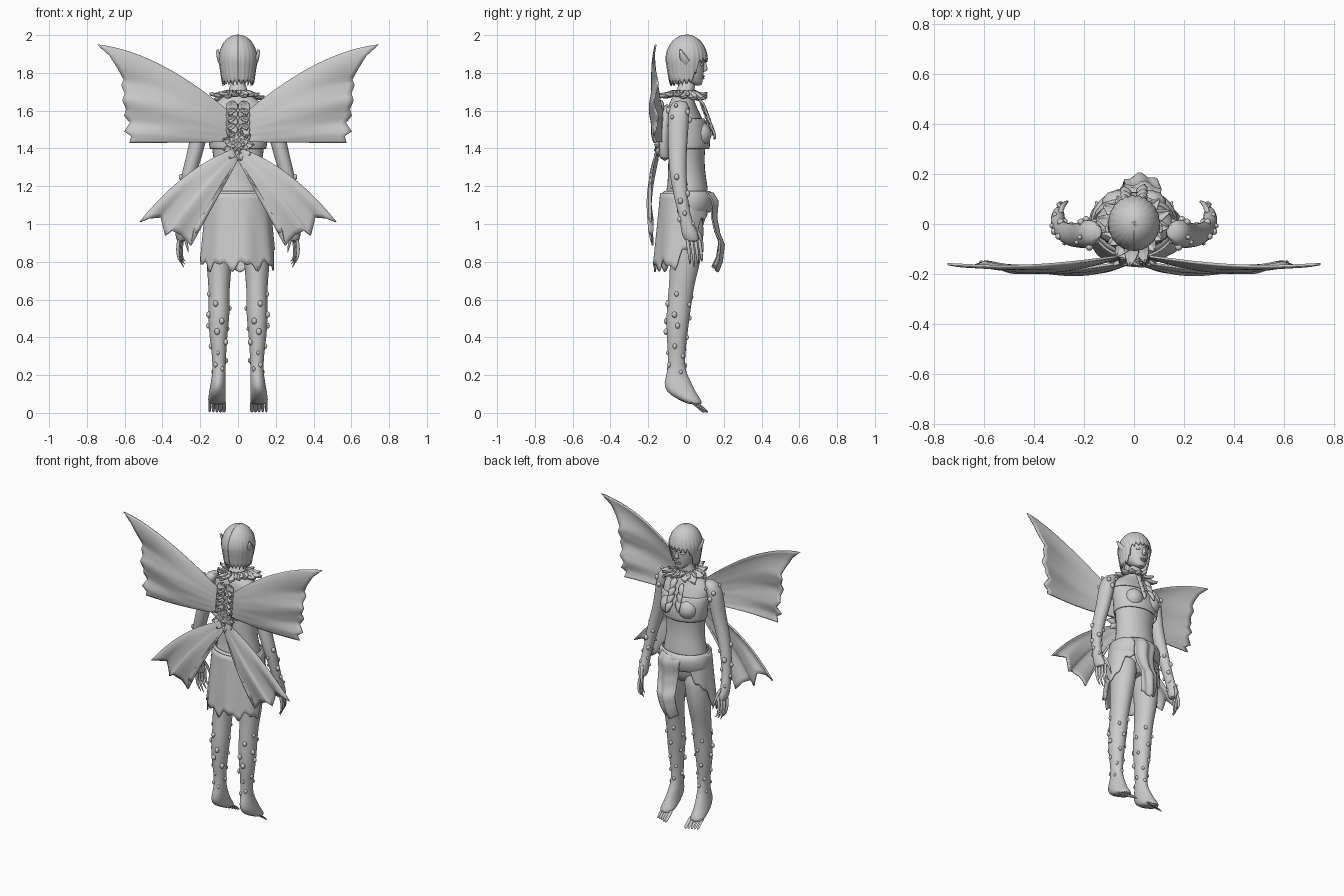
import bpy, bmesh, math, random
from math import sin, cos, pi, radians
from mathutils import Vector, Matrix

random.seed(4)
if "Cube" in bpy.data.objects:
    bpy.data.objects.remove(bpy.data.objects["Cube"])

grey = bpy.data.materials.new("plain grey")
grey.use_nodes = True
grey.diffuse_color = (0.6, 0.6, 0.6, 1)
grey.node_tree.nodes["Principled BSDF"].inputs["Base Color"].default_value = (0.6, 0.6, 0.6, 1)
parts = []


def finish(name, bm, mirror=False, thick=0, smooth=0):
    bmesh.ops.recalc_face_normals(bm, faces=bm.faces)
    mesh = bpy.data.meshes.new(name)
    bm.to_mesh(mesh)
    bm.free()
    mesh.materials.append(grey)
    ob = bpy.data.objects.new(name, mesh)
    bpy.context.collection.objects.link(ob)
    if thick:
        mod = ob.modifiers.new("thickness", "SOLIDIFY")
        mod.thickness = thick
        mod.offset = 0
    if smooth:
        ob.modifiers.new("smooth", "SUBSURF").levels = smooth
        ob.modifiers["smooth"].render_levels = smooth
    if mirror:
        ob.modifiers.new("mirror", "MIRROR").use_bisect_axis[0] = False
        ob.modifiers["mirror"].use_mirror_merge = False
    parts.append(ob)
    return ob


def loft(name, rings, mirror=False, sides=16, caps=True, thick=0):
    """Skin over horizontal ellipses (x, y, z, rx, ry)."""
    bm = bmesh.new()
    loops = []
    for x, y, z, rx, ry in rings:
        loops.append([bm.verts.new((x + rx * cos(2 * pi * i / sides),
                                    y + ry * sin(2 * pi * i / sides), z)) for i in range(sides)])
    for a, b in zip(loops, loops[1:]):
        for i in range(sides):
            j = (i + 1) % sides
            bm.faces.new((a[i], a[j], b[j], b[i]))
    if caps:
        bm.faces.new(loops[0])
        bm.faces.new(loops[-1])
    return finish(name, bm, mirror, thick, 1)


def add_grid(bm, nu, nv, f):
    rows = [[bm.verts.new(f(i / nu, j / nv)) for j in range(nv + 1)] for i in range(nu + 1)]
    for i in range(nu):
        for j in range(nv):
            bm.faces.new((rows[i][j], rows[i + 1][j], rows[i + 1][j + 1], rows[i][j + 1]))


def sheet(name, nu, nv, f, thick=0.008, mirror=False):
    bm = bmesh.new()
    add_grid(bm, nu, nv, f)
    return finish(name, bm, mirror, thick)


def blobs(name, items, mirror=False):
    bm = bmesh.new()
    for loc, size in items:
        m = Matrix.Translation(loc) @ Matrix.Diagonal((*size, 1))
        bmesh.ops.create_icosphere(bm, subdivisions=2, radius=1, matrix=m)
    return finish(name, bm, mirror)


def leaves(name, items, mirror=False):
    """Pointed curled leaves: (base, direction, sideways, length, half width)."""
    bm = bmesh.new()
    for base, d, s, length, w in items:
        d, s = Vector(d).normalized(), Vector(s).normalized()
        n = d.cross(s)
        add_grid(bm, 6, 4, lambda u, v: Vector(base) + d * length * u
                 + s * w * (0.06 + sin(pi * u ** 0.7)) * (2 * v - 1)
                 + n * w * 0.5 * ((2 * v - 1) ** 2 - sin(pi * u)))
    return finish(name, bm, mirror, 0.006)


def along(pts, t):
    k = min(int(t * (len(pts) - 1)), len(pts) - 2)
    return Vector(pts[k]).lerp(Vector(pts[k + 1]), t * (len(pts) - 1) - k)


# Torso, bodice and breasts
loft("torso", [(0, .015, 1.77, .042, .045), (0, -.005, 1.70, .045, .047), (0, -.02, 1.665, .09, .06),
               (0, -.02, 1.62, .16, .078), (0, 0, 1.55, .165, .095), (0, .01, 1.48, .155, .10),
               (0, .005, 1.40, .14, .098), (0, 0, 1.30, .125, .098), (0, .01, 1.20, .14, .108),
               (0, 0, 1.12, .16, .122), (0, -.01, 1.03, .165, .12), (0, -.01, .95, .1, .09)])
loft("bodice", [(0, 0, 1.56, .168, .098), (0, .015, 1.50, .164, .108), (0, .016, 1.44, .156, .112),
                (0, .012, 1.395, .15, .112)], caps=False, thick=.008)
blobs("breasts", [((.066, .075, 1.475), (.066, .062, .068))], True)

# Legs, toes, arms and fingers
leg = [(.08, -.005, 1.08, .075, .1), (.088, 0, .95, .08, .097), (.1, 0, .82, .071, .085),
       (.1, -.02, .70, .06, .07), (.1, -.03, .62, .055, .066), (.1, -.042, .52, .058, .064),
       (.105, -.048, .42, .05, .057), (.1, -.05, .30, .037, .045), (.1, -.05, .22, .035, .046),
       (.105, -.045, .16, .04, .076), (.11, -.028, .11, .044, .08), (.112, .02, .07, .048, .062),
       (.113, .055, .042, .046, .036)]
loft("legs", leg, True)
arm = [(.15, -.03, 1.655, .03, .03), (.178, -.035, 1.625, .045, .055), (.195, -.04, 1.55, .047, .058),
       (.215, -.045, 1.42, .044, .052), (.25, -.045, 1.30, .041, .046), (.275, -.035, 1.20, .037, .042),
       (.293, -.02, 1.10, .029, .034), (.303, 0, 1.02, .028, .032), (.305, .02, .95, .03, .046),
       (.3, .035, .90, .024, .04)]
loft("arms", arm, True)
for i in range(5):
    x, y = .074 + .019 * i, .07 - .006 * i
    r = .012 - .001 * i
    loft("toe", [(x, y - .03, .065, r, r), (x, y + .01, .035, r, r),
                 (x, y + .035, .012, r, r * .9), (x, y + .045, .002, r * .5, r * .5)], True, 8)
for i in range(4):
    y, x = .005 + .021 * i, .31 - .006 * i
    tip = .765 + .018 * abs(i - 1)
    loft("finger", [(x, y, .93, .011, .011), (x + .012, y + .01, .865, .01, .01),
                    (x + .005, y + .016, .81, .007, .008), (x - .02, y + .016, tip, .002, .002)], True, 8)
loft("thumb", [(.295, .045, .99, .013, .013), (.285, .075, .94, .011, .011),
               (.27, .088, .89, .008, .008), (.262, .09, .845, .002, .002)], True, 8)


# Raised bumps scattered on the shins, forearms and shoulders
def bumps(name, rings, lo, hi, count):
    items = []
    for k in range(count):
        x, y, z, rx, ry = along(rings, lo + (hi - lo) * (k + random.random()) / count)
        a = 2.4 * k + random.uniform(-.4, .4)
        s = random.uniform(.009, .015)
        items.append(((x + rx * cos(a), y + ry * sin(a), z), (s, s, s * 1.25)))
    blobs(name, items, True)


bumps("shin_bumps", leg, .32, .68, 22)
bumps("forearm_bumps", arm, .5, .85, 13)
bumps("shoulder_bumps", arm, .1, .25, 8)

# Head, face and pointed ears
loft("head", [(0, .066, 1.732, .022, .02), (0, .045, 1.75, .045, .042), (0, .022, 1.785, .066, .072),
              (0, .01, 1.83, .077, .089), (0, .005, 1.88, .083, .097), (0, 0, 1.94, .075, .088),
              (0, 0, 1.985, .04, .05)])
loft("nose", [(0, .094, 1.865, .008, .01), (0, .098, 1.84, .01, .013),
              (0, .102, 1.815, .017, .016), (0, .092, 1.805, .012, .012)], sides=8)
blobs("lips", [((0, .089, 1.782), (.024, .011, .006)), ((0, .087, 1.771), (.019, .011, .006))])
blobs("eyes", [((.034, .083, 1.846), (.017, .011, .009))], True)
leaves("ears", [((.074, .015, 1.815), (.38, -.45, 1), (.35, .9, .3), .12, .024)], True)


# Cropped hair with a fringe and ragged ends
def hair(u, v):
    a = 2 * pi * u
    front = max(0, -cos(a))
    side = min(1, max(0, (front - .35) / .3))
    low = 1.75 + .03 * front + .095 * side + .014 * sin(23 * a) + .008 * sin(41 * a)
    z = 2 - (2 - low) * v ** 1.6
    r = math.sqrt(max(0, 1 - ((z - 1.87) / .13) ** 2)) if z > 1.87 else 1 - 1.5 * (1.87 - z)
    r *= 1 + .018 * sin(24 * a) * v
    return (.1 * r * sin(a), .003 - .108 * r * cos(a), z)


sheet("hair", 96, 14, hair, .006)

# Scalloped upper and lower wings
upper_edge = [(.745, 1.95), (.68, 1.89), (.635, 1.82), (.605, 1.765), (.617, 1.735), (.60, 1.69),
              (.612, 1.655), (.592, 1.61), (.602, 1.575), (.572, 1.535), (.602, 1.49), (.565, 1.465),
              (.575, 1.43)]
lower_edge = [(.52, 1.01), (.465, 1.03), (.41, 1.035), (.385, .94), (.35, .965), (.30, .94),
              (.25, .885), (.235, .96), (.215, .95)]


def wing(edge, top, bottom, bulge, depth, out, belly):
    def f(u, v):
        root = Vector(top).lerp(Vector(bottom), v)
        p = root.lerp(along(edge, v), u)
        lift = 4 * u * (1 - u) * bulge * (1 - v) ** 2
        y = depth - out * u - belly * sin(pi * u) * (.5 + .5 * sin(pi * v)) - .01 * sin(5 * pi * v) * u * u
        return (p.x + lift * .25, y, p.y + lift)
    return f


sheet("upper_wings", 18, 36, wing(upper_edge, (.03, 1.58), (.02, 1.435), .075, -.125, .035, .045), .009, True)
sheet("lower_wings", 18, 32, wing(lower_edge, (.02, 1.40), (.0, 1.34), .045, -.15, .035, .03), .009, True)

# Leaf plates where the wings meet the back
plates = []
for k in range(9):
    a = 2 * pi * k / 9
    plates.append(((0, -.152, 1.42), (cos(a), -.05, sin(a)), (-sin(a), 0, cos(a)), .085, .025))
for k in range(4):
    for s in (-1, 1):
        plates.append(((s * .022, -.125 - .006 * k, 1.65 - .04 * k), (s * .35, -.2, -1), (1, 0, s * .35), .08, .028))
leaves("back_plates", plates)
loft("wing_mount", [(0, -.1, 1.64, .03, .02), (0, -.11, 1.55, .045, .03),
                    (0, -.125, 1.42, .055, .035), (0, -.11, 1.33, .03, .03)])

# Collar of leaves and the cluster hanging on the chest
collar = []
for k in range(15):
    a = 2 * pi * k / 15
    d = (cos(a), sin(a), random.uniform(-.45, -.1))
    collar.append(((.055 * cos(a), .055 * sin(a) - .01, 1.695), d, (-sin(a), cos(a), .2), .085 + .02 * sin(3 * a), .028))
for k in range(7):
    x = .025 * (-1) ** k
    collar.append(((x, .075 + .008 * k, 1.66 - .022 * k), (x * 9, .45, -1), (1, 0, x * 9), .085, .02))
leaves("leaf_collar", collar)


# Ragged skirt open at the front, hip wrap and hanging front cloth
def skirt(u, v):
    a = radians(-150 + 300 * u)
    rise = min(1, max(0, (abs(a) - 1.3) / 1.2))
    hem = .78 + .27 * rise + .02 * sin(9 * a) + .015 * sin(17 * a + 1)
    z = 1.165 + (hem - 1.165) * v
    t = (1.165 - z) / .4
    fold = 1 + .035 * t * sin(8 * a)
    return ((.163 + .035 * t) * fold * sin(a), -.005 - .012 * t - (.128 + .025 * t) * fold * cos(a), z)


sheet("skirt", 72, 12, skirt)
loft("hip_wrap", [(0, .005, 1.175, .155, .118), (0, .008, 1.16, .168, .138), (0, .008, 1.13, .175, .143),
                  (0, .005, 1.09, .175, .137), (0, 0, 1.06, .168, .128)], caps=False, thick=.008)
fall = [(.135, 1.165), (.162, 1.12), (.155, 1.03), (.17, .95), (.195, .89), (.185, .80), (.165, .745)]


def cloth(u, v):
    p = along(fall, u)
    s = 2 * v - 1
    return (.02 + s * (.085 - .03 * u) + .015 * sin(4 * u), p.x - .025 * s * s + .008 * sin(6 * s + 3 * u),
            p.y + .03 * u * abs(s))


sheet("front_cloth", 18, 12, cloth)

# Smooth shading with crisp edges kept
for ob in bpy.context.selected_objects:
    ob.select_set(False)
for ob in parts:
    ob.select_set(True)
bpy.context.view_layer.objects.active = parts[0]
bpy.ops.object.shade_smooth_by_angle(angle=radians(50))
